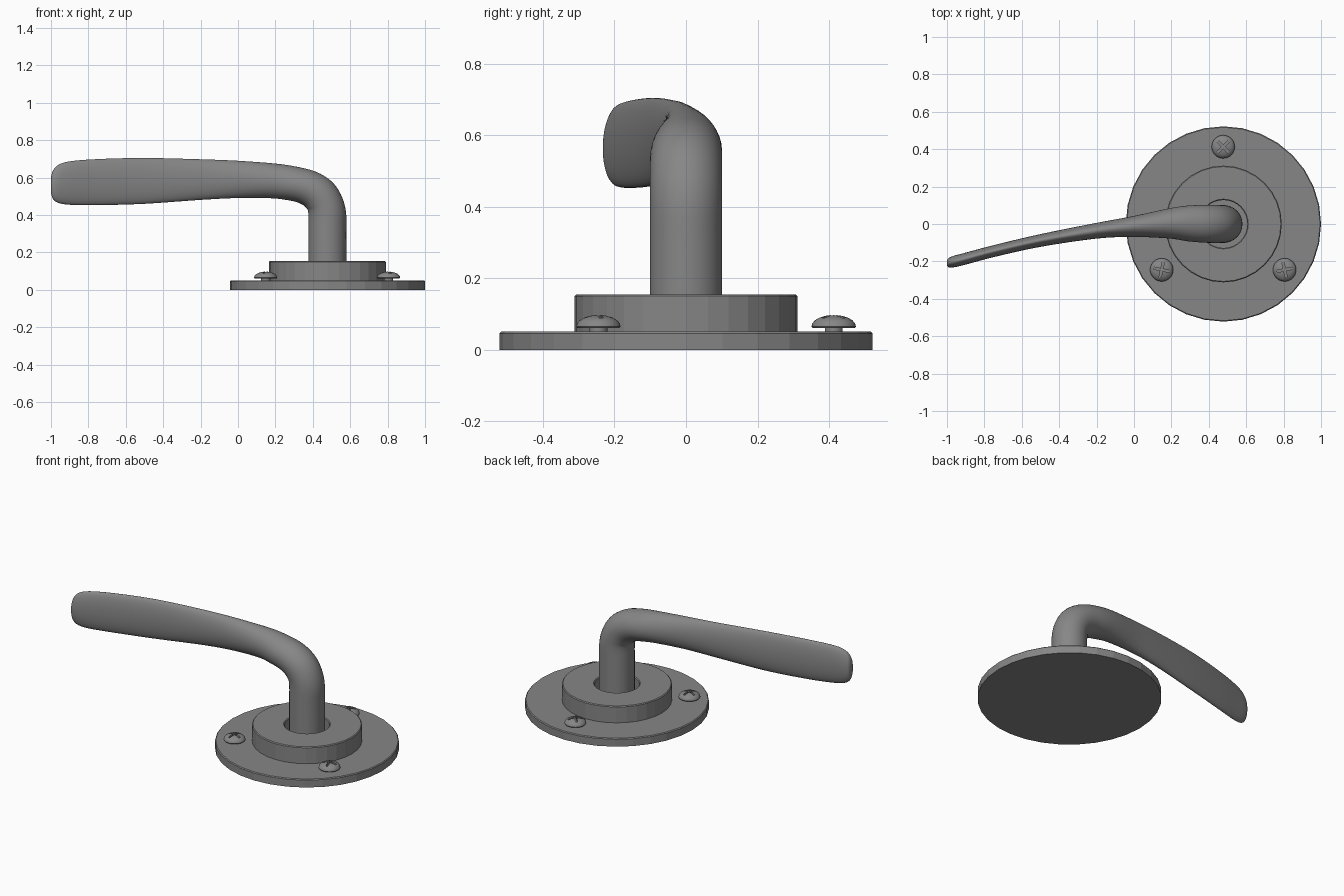
import bpy, bmesh, math
from mathutils import Vector

if "Cube" in bpy.data.objects:
    bpy.data.objects.remove(bpy.data.objects["Cube"])

CX = 0.478  # axis of rose and stem
metal = bpy.data.materials.new("dark_metal")
metal.diffuse_color = (0.24, 0.24, 0.24, 1)
metal.use_nodes = True
metal.node_tree.nodes["Principled BSDF"].inputs["Base Color"].default_value = metal.diffuse_color


def smooth_by_angle(ob, degrees):
    bpy.ops.object.select_all(action='DESELECT')
    ob.select_set(True)
    bpy.context.view_layer.objects.active = ob
    bpy.ops.object.shade_smooth_by_angle(angle=math.radians(degrees))


def finish(name, bm):
    bmesh.ops.recalc_face_normals(bm, faces=bm.faces)
    me = bpy.data.meshes.new(name)
    bm.to_mesh(me)
    bm.free()
    me.materials.append(metal)
    ob = bpy.data.objects.new(name, me)
    bpy.context.collection.objects.link(ob)
    return ob


def skin(name, rings, closed=False):
    """Join equal-sized rings of points with quads; cap the ends unless closed."""
    bm = bmesh.new()
    vs = [[bm.verts.new(p) for p in r] for r in rings]
    n = len(vs[0])
    for a in range(len(vs) if closed else len(vs) - 1):
        r0, r1 = vs[a], vs[(a + 1) % len(vs)]
        for i in range(n):
            j = (i + 1) % n
            bm.faces.new((r0[i], r0[j], r1[j], r1[i]))
    if not closed:
        bm.faces.new(vs[0])
        bm.faces.new(vs[-1])
    return finish(name, bm)


def lathe(name, profile, x, y, sides, closed=False):
    angles = [2 * math.pi * i / sides for i in range(sides)]
    return skin(name, [[(x + r * math.cos(a), y + r * math.sin(a), z) for a in angles]
                       for r, z in profile], closed)


# round plate and raised collar with a clearance hole
lathe("base_plate", [(0.522, 0), (0.522, 0.046), (0.517, 0.051)], CX, 0, 32)
lathe("collar", [(0.312, 0.049), (0.312, 0.15), (0.307, 0.155),
                 (0.133, 0.155), (0.128, 0.15), (0.128, 0.049)], CX, 0, 32, closed=True)


# cross-head screws
def screw(name, x, y, degrees):
    head = lathe(name, [(0.025, 0.04), (0.025, 0.061), (0.059, 0.061), (0.062, 0.065),
                        (0.060, 0.074), (0.052, 0.083), (0.040, 0.090),
                        (0.024, 0.095), (0.010, 0.097)], x, y, 32)
    w, l, pts = 0.006, 0.042, []
    for k in range(4):
        a = math.radians(degrees + 90 * k)
        c, s = math.cos(a), math.sin(a)
        pts += [(x + c * u - s * v, y + s * u + c * v) for u, v in ((w, -w), (l, -w), (l, w))]
    cutter = skin("slot_cutter", [[(px, py, z) for px, py in pts] for z in (0.08, 0.12)])
    cutter.hide_render = True
    mod = head.modifiers.new("slot", 'BOOLEAN')
    mod.operation, mod.solver, mod.object = 'DIFFERENCE', 'EXACT', cutter
    bpy.context.view_layer.objects.active = head
    bpy.ops.object.modifier_apply(modifier=mod.name)
    bpy.data.objects.remove(cutter)
    smooth_by_angle(head, 35)


screw("screw_back", 0.477, 0.413, 45)
screw("screw_left", 0.148, -0.245, -12)
screw("screw_right", 0.805, -0.245, 12)

# lever sections: outer x, outer z, inner x, inner z, centre y, half width in y
S = [(0.579, 0.045, 0.377, 0.045, 0, 0.101),
     (0.579, 0.30, 0.377, 0.30, 0, 0.101),
     (0.577, 0.42, 0.376, 0.41, 0, 0.101),
     (0.550, 0.51, 0.365, 0.437, 0, 0.101),
     (0.500, 0.58, 0.345, 0.455, 0, 0.101),
     (0.420, 0.63, 0.31, 0.470, 0.001, 0.100),
     (0.320, 0.657, 0.25, 0.482, 0.003, 0.095),
     (0.200, 0.675, 0.17, 0.490, 0.003, 0.08),
     (0.000, 0.690, 0.00, 0.491, -0.013, 0.056),
     (-0.20, 0.698, -0.20, 0.481, -0.036, 0.042),
     (-0.50, 0.705, -0.50, 0.460, -0.088, 0.034),
     (-0.75, 0.699, -0.75, 0.453, -0.145, 0.032),
     (-0.90, 0.687, -0.90, 0.455, -0.185, 0.032),
     (-0.96, 0.668, -0.96, 0.465, -0.200, 0.031),
     (-0.988, 0.640, -0.988, 0.484, -0.206, 0.026),
     (-0.998, 0.610, -0.998, 0.510, -0.208, 0.018),
     (-1.00, 0.590, -1.00, 0.530, -0.209, 0.008)]


def blend(a, b, c, d, t):
    """Smooth spline between sections b and c."""
    return [0.5 * (2 * q + (r - p) * t + (2 * p - 5 * q + 4 * r - s) * t * t
                   + (3 * q - p - 3 * r + s) * t ** 3) for p, q, r, s in zip(a, b, c, d)]


rings, N, STEPS, last = [], 40, 4, len(S) - 1
for k in range(last):
    quad = [S[max(0, min(last, k + o))] for o in (-1, 0, 1, 2)]
    for t in range(STEPS + (k == last - 1)):
        ox, oz, ix, iz, y, h = blend(*quad, t / STEPS)
        mid = Vector(((ox + ix) / 2, y, (oz + iz) / 2))
        half = Vector(((ox - ix) / 2, 0, (oz - iz) / 2))
        side = Vector((0, h, 0))
        rings.append([mid + half * math.cos(2 * math.pi * i / N)
                      + side * math.sin(2 * math.pi * i / N) for i in range(N)])
smooth_by_angle(skin("lever_handle", rings), 50)
